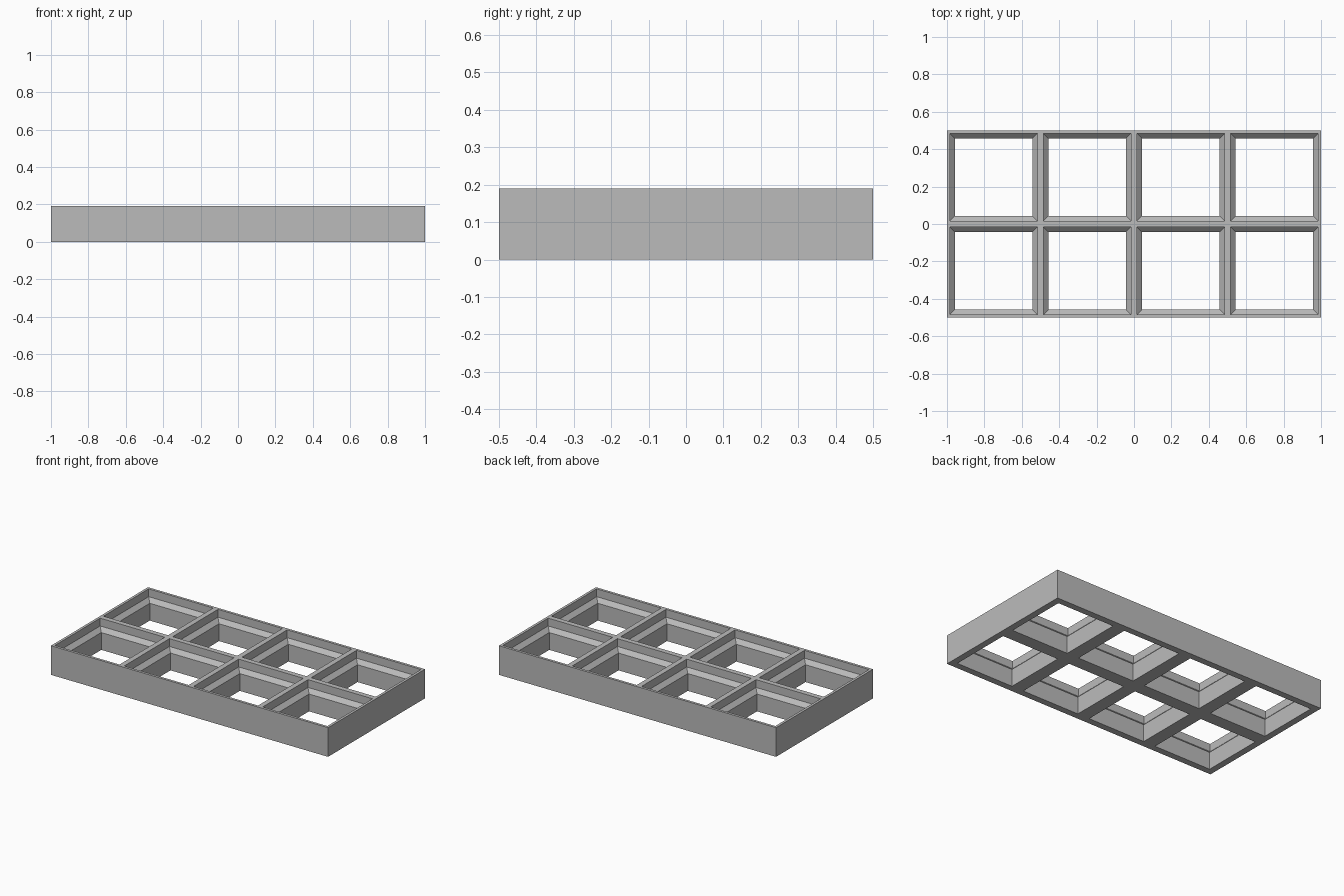
import bpy
import bmesh

cube = bpy.data.objects.get("Cube")
if cube:
    bpy.data.objects.remove(cube, do_unlink=True)

COLS, ROWS = 4, 2
CELL = 0.5
HEIGHT = 0.19
HALF = CELL / 2

# Cell wall section, as (half width, height), from the outer base round to the inner base
SECTION = [(HALF, 0), (HALF, HEIGHT), (0.233, HEIGHT),
           (0.233, 0.139), (0.207, 0.113), (0.207, 0)]
CORNERS = [(-1, -1), (1, -1), (1, 1), (-1, 1)]


def add_cell(bm, cx, cy, open_sides):
    """Square frame swept from the section; outer walls only on the open sides."""
    rings = [[bm.verts.new((cx + sx * r, cy + sy * r, z)) for sx, sy in CORNERS]
             for r, z in SECTION]
    for i, lower in enumerate(rings):
        upper = rings[(i + 1) % len(rings)]
        for side in range(4):
            if i == 0 and not open_sides[side]:
                continue
            nxt = (side + 1) % 4
            bm.faces.new((lower[side], lower[nxt], upper[nxt], upper[side]))


# Material
grey = bpy.data.materials.new("plain grey")
grey.use_nodes = True
colour = (0.5, 0.5, 0.5, 1)
grey.diffuse_color = colour
grey.node_tree.nodes["Principled BSDF"].inputs["Base Color"].default_value = colour

# Grid of stepped square pockets, joined into one solid tray
bm = bmesh.new()
for col in range(COLS):
    for row in range(ROWS):
        sides = (row == 0, col == COLS - 1, row == ROWS - 1, col == 0)
        add_cell(bm, (col - (COLS - 1) / 2) * CELL, (row - (ROWS - 1) / 2) * CELL, sides)
bmesh.ops.remove_doubles(bm, verts=bm.verts, dist=0.0001)
bmesh.ops.recalc_face_normals(bm, faces=bm.faces)

mesh = bpy.data.meshes.new("grid_tray")
bm.to_mesh(mesh)
bm.free()
mesh.materials.append(grey)
tray = bpy.data.objects.new("grid_tray", mesh)
bpy.context.collection.objects.link(tray)
